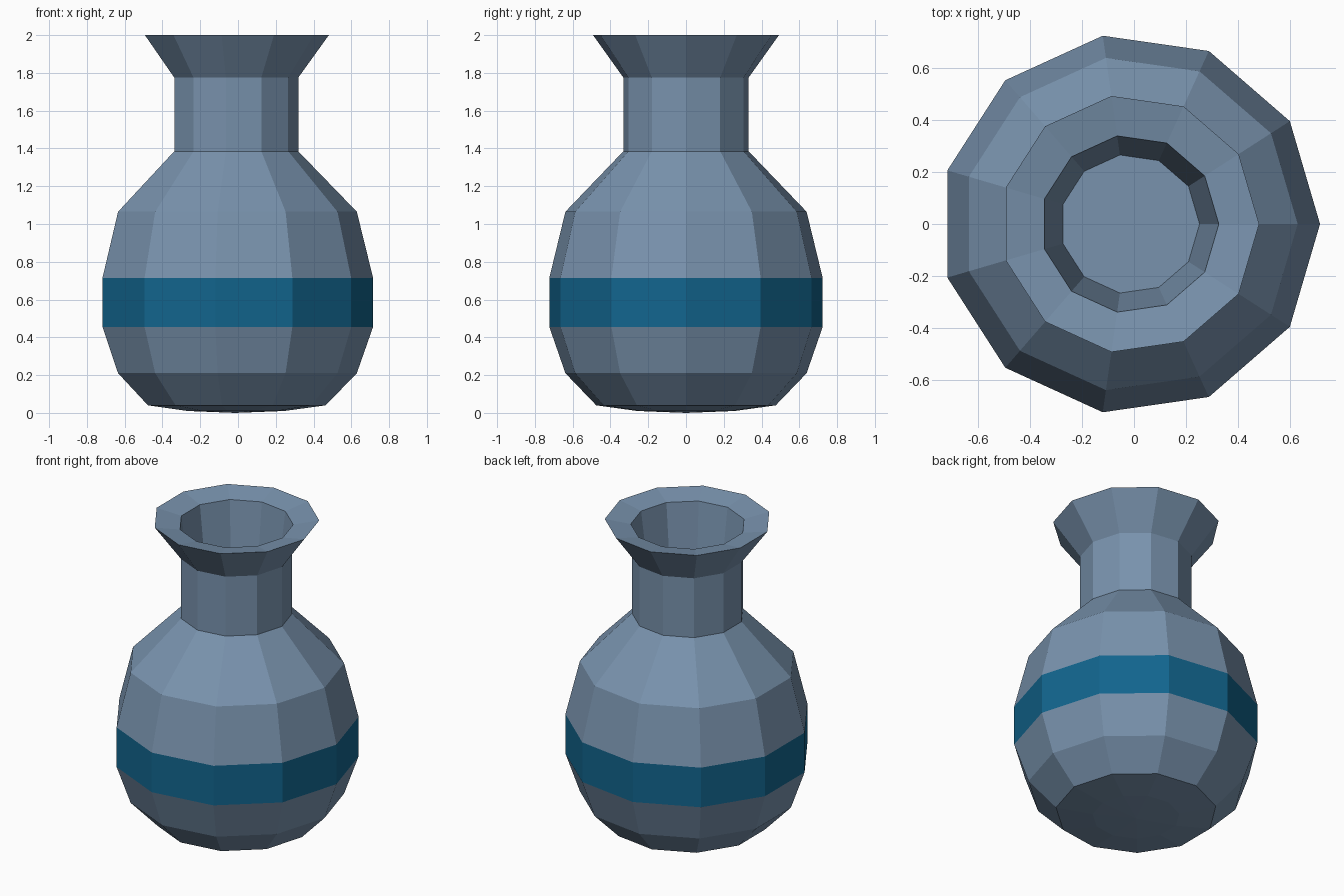
import bpy, bmesh
from math import cos, sin, tau

if "Cube" in bpy.data.objects:
    bpy.data.objects.remove(bpy.data.objects["Cube"])

SIDES = 11
CENTRE_X = -0.016

# profile (radius, height): underside, belly, neck, rim, then down the inside
PROFILE = [
    (0.26, 0.01), (0.48, 0.04), (0.645, 0.21), (0.731, 0.455), (0.731, 0.715),
    (0.645, 1.065), (0.335, 1.385), (0.335, 1.775), (0.497, 2.0),
    (0.342, 1.97), (0.268, 1.40),
]
BAND = 3  # profile segment that carries the painted stripe


def material(name, colour):
    mat = bpy.data.materials.new(name)
    mat.diffuse_color = (*colour, 1)
    mat.use_nodes = True
    mat.node_tree.nodes["Principled BSDF"].inputs["Base Color"].default_value = mat.diffuse_color
    return mat


bm = bmesh.new()
rings = [
    [bm.verts.new((CENTRE_X + r * cos(tau * i / SIDES), r * sin(tau * i / SIDES), z))
     for i in range(SIDES)]
    for r, z in PROFILE
]

# walls, with the stripe in the second material
for k, (low, high) in enumerate(zip(rings, rings[1:])):
    for i in range(SIDES):
        j = (i + 1) % SIDES
        face = bm.faces.new((low[i], low[j], high[j], high[i]))
        face.material_index = 1 if k == BAND else 0

# slightly domed underside and flat inner floor
base = bm.verts.new((CENTRE_X, 0, 0))
for i in range(SIDES):
    bm.faces.new((base, rings[0][(i + 1) % SIDES], rings[0][i]))
bm.faces.new(rings[-1])
bmesh.ops.recalc_face_normals(bm, faces=bm.faces)

mesh = bpy.data.meshes.new("vase")
bm.to_mesh(mesh)
bm.free()
mesh.materials.append(material("slate_glaze", (0.19, 0.29, 0.42)))
mesh.materials.append(material("blue_stripe", (0.006, 0.13, 0.27)))
bpy.context.collection.objects.link(bpy.data.objects.new("vase", mesh))
